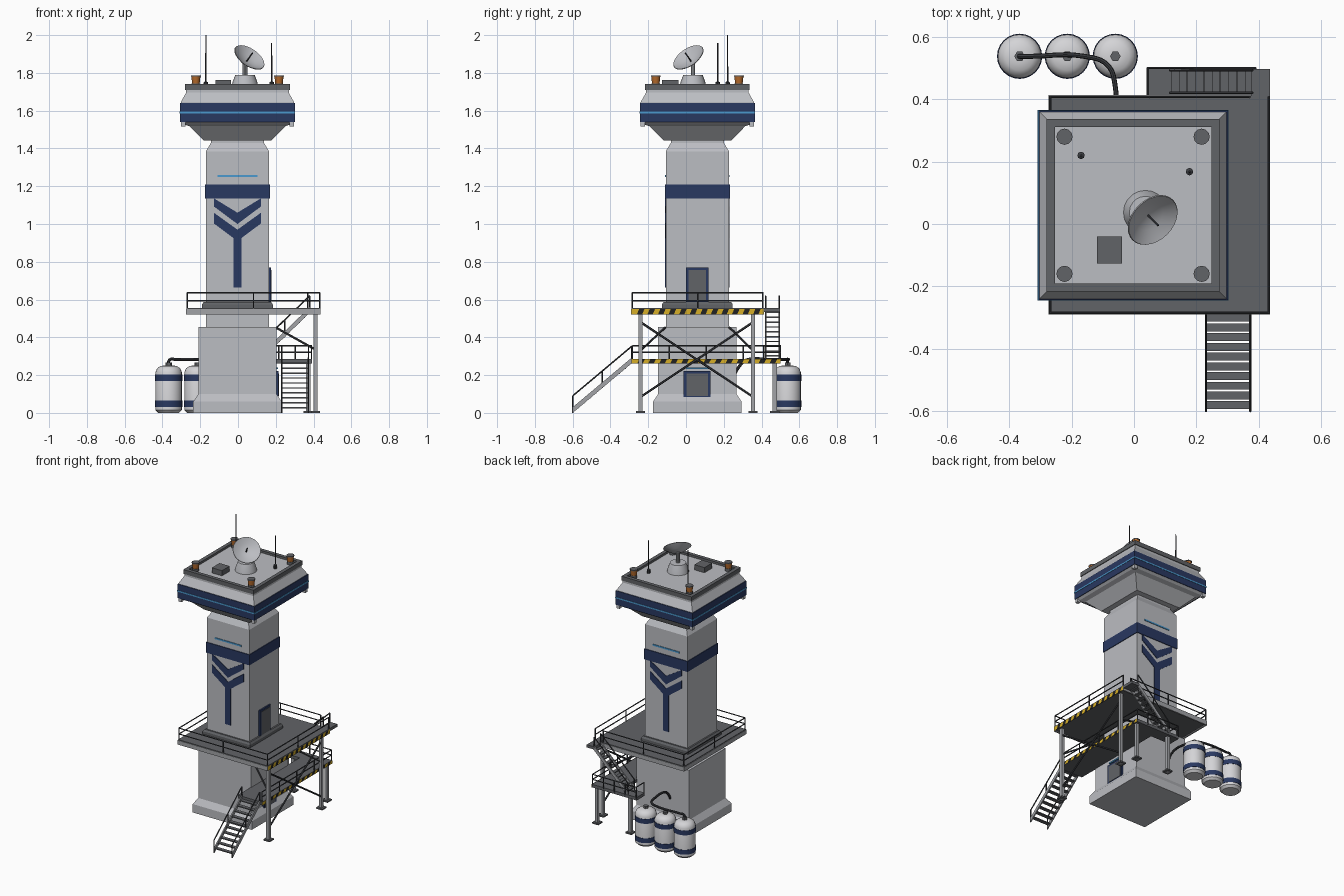
import bpy, bmesh, math
from mathutils import Vector, Matrix

old = bpy.data.objects.get("Cube")
if old:
    bpy.data.objects.remove(old, do_unlink=True)

CX, CY = -0.003, 0.06   # tower axis


def material(name, r, g, b):
    m = bpy.data.materials.new(name)
    m.use_nodes = True
    m.diffuse_color = (r, g, b, 1)
    m.node_tree.nodes["Principled BSDF"].inputs["Base Color"].default_value = (r, g, b, 1)
    return m


BODY = material("light grey", .50, .51, .54)
WHITE = material("tank white", .66, .66, .68)
DARK = material("dark grey", .12, .125, .135)
STEEL = material("steel grey", .36, .37, .39)
RAIL = material("rail grey", .045, .048, .055)
NAVY = material("navy", .022, .04, .12)
CYAN = material("cyan", .07, .32, .62)
YELLOW = material("hazard yellow", .68, .43, .02)
BLACK = material("hazard black", .015, .015, .015)
ORANGE = material("lamp orange", .48, .15, .025)


def finish(name, bm, *mats, smooth=False):
    bmesh.ops.recalc_face_normals(bm, faces=bm.faces)
    me = bpy.data.meshes.new(name)
    bm.to_mesh(me)
    bm.free()
    for m in mats:
        me.materials.append(m)
    ob = bpy.data.objects.new(name, me)
    bpy.context.collection.objects.link(ob)
    if smooth:
        bpy.ops.object.select_all(action='DESELECT')
        ob.select_set(True)
        bpy.context.view_layer.objects.active = ob
        bpy.ops.object.shade_smooth_by_angle(angle=math.radians(35))
    return ob


def boxes(name, mat, *ranges):
    """Each range is x0, x1, y0, y1, z0, z1."""
    bm = bmesh.new()
    for x0, x1, y0, y1, z0, z1 in ranges:
        mx = Matrix.Translation(((x0 + x1) / 2, (y0 + y1) / 2, (z0 + z1) / 2))
        bmesh.ops.create_cube(bm, size=1, matrix=mx @ Matrix.Diagonal((x1 - x0, y1 - y0, z1 - z0, 1)))
    return finish(name, bm, mat)


def rods(name, mat, r, segs, sides=6):
    bm = bmesh.new()
    for p, q in segs:
        p, q = Vector(p), Vector(q)
        rot = (q - p).to_track_quat('Z', 'Y').to_matrix().to_4x4()
        bmesh.ops.create_cone(bm, cap_ends=True, segments=sides, radius1=r, radius2=r,
                              depth=(q - p).length, matrix=Matrix.Translation((p + q) / 2) @ rot)
    return finish(name, bm, mat)


def loft(name, mat, profile, at=(CX, CY, 0), sides=4, smooth=False, turn=None):
    """Stack rings of (radius, z); four sides use the half width as radius."""
    bm = bmesh.new()
    k, off = (math.sqrt(2), math.pi / 4) if sides == 4 else (1, 0)
    rings = []
    for r, z in profile:
        rings.append([bm.verts.new((k * r * math.cos(off + math.tau * i / sides),
                                    k * r * math.sin(off + math.tau * i / sides), z))
                      for i in range(sides)])
    for a, b in zip(rings, rings[1:]):
        for i in range(sides):
            j = (i + 1) % sides
            bm.faces.new((a[i], a[j], b[j], b[i]))
    bm.faces.new(rings[0])
    bm.faces.new(rings[-1])
    mx = Matrix.Translation(at)
    if turn:
        mx = mx @ Vector(turn).to_track_quat('Z', 'Y').to_matrix().to_4x4()
    bm.transform(mx)
    return finish(name, bm, mat, smooth=smooth)


# Tower
loft("tower_base", BODY, [(.234, 0), (.234, .06), (.207, .1), (.207, .455)])
loft("tower_shaft", BODY, [(.167, .45), (.167, 1.385), (.14, 1.43), (.14, 1.46)])
loft("shaft_plinth", DARK, [(.187, .55), (.187, .575), (.178, .588)])
loft("shaft_band", NAVY, [(.172, 1.135), (.172, 1.21)])

# Painted marks on the front and back of the shaft
for side, s in (("front", -1), ("back", 1)):
    bm = bmesh.new()
    y0, y1 = CY + s * .165, CY + s * .171
    shapes = [[(-.022, .665), (.022, .665), (.022, .925), (-.022, .925)]]
    for low in (.91, 1.0):
        for m in (-1, 1):
            shapes.append([(0, low), (m * .125, low + .093), (m * .125, low + .15), (0, low + .06)])
    for pts in shapes:
        near = [bm.verts.new((CX + x, y1, min(z, 1.136))) for x, z in pts]
        far = [bm.verts.new((CX + x, y0, min(z, 1.136))) for x, z in pts]
        bm.faces.new(near)
        for i in range(4):
            bm.faces.new((near[i], near[i - 1], far[i - 1], far[i]))
    finish(side + "_chevrons", bm, NAVY)
    boxes(side + "_light_strip", CYAN, (CX - .105, CX + .105, min(y0, y1), max(y0, y1), 1.249, 1.26))

# Doors on the platform side
for name, x, y0, y1, z0, z1 in (("upper", .162, 0, .12, .585, .77), ("lower", .202, -.012, .13, .085, .222)):
    boxes(name + "_door_frame", NAVY, (x, x + .012, y0, y1, z0, z1))
    boxes(name + "_door_panel", DARK, (x, x + .015, y0 + .014, y1 - .014, z0 + .005, z1 - .014))
boxes("lower_door_light", CYAN, (.2, .212, 0, .118, .232, .241))

# Control cabin
loft("cabin_body", BODY, [(.18, 1.443), (.254, 1.518), (.285, 1.528), (.3, 1.54), (.3, 1.645),
                          (.272, 1.695), (.272, 1.725)])
loft("cabin_windows", NAVY, [(.304, 1.54), (.304, 1.64)])
loft("cabin_light_strip", CYAN, [(.306, 1.586), (.306, 1.596)])
boxes("cabin_corner_brackets", BODY, *[(CX + sx * .288 - .012, CX + sx * .288 + .012, CY + sy * .288 - .012,
                                        CY + sy * .288 + .012, 1.515, 1.56) for sx in (-1, 1) for sy in (-1, 1)])
rim = []
for s in (-1, 1):
    rim.append((CX - .277, CX + .277, CY + s * .264 - .013, CY + s * .264 + .013, 1.71, 1.74))
    rim.append((CX + s * .264 - .013, CX + s * .264 + .013, CY - .251, CY + .251, 1.71, 1.74))
boxes("roof_rim", DARK, *rim)
boxes("roof_unit", DARK, (-.118, -.038, -.127, -.04, 1.72, 1.762))

# Roof lamps and antennas
for i, (sx, sy) in enumerate([(-1, -1), (1, -1), (-1, 1), (1, 1)]):
    at = (CX + sx * .22, CY + sy * .22, 0)
    loft(f"lamp_base_{i}", DARK, [(.022, 1.72), (.022, 1.745)], at, 12, True)
    loft(f"lamp_{i}", ORANGE, [(.02, 1.745), (.024, 1.78)], at, 12, True)
    loft(f"lamp_cap_{i}", DARK, [(.026, 1.78), (.026, 1.787)], at, 12, True)
for name, x, y, top in (("tall", -.17, .22, 2.0), ("short", .178, .168, 1.957)):
    loft(name + "_antenna", RAIL, [(.012, 1.72), (.012, 1.75), (.004, 1.755), (.003, top)], (x, y, 0), 8)

# Dish
aim = Vector((.5, -.5, .72)).normalized()
hub = Vector((.045, .028, 1.86))
loft("dish_pedestal", BODY, [(.072, 1.72), (.066, 1.75), (.052, 1.788)], (.037, .037, 0), 20, True)
loft("dish_post", STEEL, [(.012, 1.78), (.012, 1.862)], (.037, .037, 0), 10, True)
loft("dish", BODY, [(.015, -.008), (.05, .004), (.092, .03), (.09, .033), (.05, .01), (.012, .002)],
     hub, 28, True, aim)
rods("dish_feed", RAIL, .004, [(hub, hub + aim * .065)])

# Upper platform
X0, X1, Y0, Y1 = -.272, .436, -.288, .411
boxes("upper_deck", DARK, (X0, X1, Y0, Y1, .526, .555), (.375, X1, Y1, .498, .535, .555))
boxes("upper_fascia", STEEL, (X0 - .002, X1, Y0 - .003, Y0 + .008, .52, .55),
      (X0 - .002, X1, Y1 - .008, Y1 + .003, .52, .55), (X0 - .003, X0 + .008, Y0, Y1, .52, .55))


def railing(name, path, z, h, posts):
    segs = []
    for (ax, ay), (bx, by) in zip(path, path[1:]):
        for zz in (z + h, z + h * .5):
            segs.append(((ax, ay, zz), (bx, by, zz)))
        for i in range(posts + 1):
            t = i / posts
            px, py = ax + (bx - ax) * t, ay + (by - ay) * t
            segs.append(((px, py, z - .01), (px, py, z + h)))
    rods(name, RAIL, .004, segs)


railing("upper_railing", [(.37, Y1 - .004), (X0 + .004, Y1 - .004), (X0 + .004, Y0 + .004),
                          (X1 - .004, Y0 + .004), (X1 - .004, Y1 - .004)], .552, .084, 2)

# Lower platform with back landing
LX, LZ = .393, .284
boxes("lower_deck", DARK, (.2, LX, Y0, .5, .262, LZ), (.04, .2, Y1, .5, .262, LZ))
railing("lower_railing", [(LX - .004, Y0 + .004), (LX - .004, .5), (.044, .5)], LZ, .072, 4)
rods("landing_end_rail", RAIL, .004, [((.044, Y1, .356), (.044, .5, .356)), ((.044, Y1, .28), (.044, Y1, .356))])


# Slanted hazard stripes along the outer edges
def hazard(name, x, y0, y1, z0, z1, count):
    bm = bmesh.new()
    step, lean = (y1 - y0) / count, .012
    for i in range(count):
        a, b = y0 + i * step, y0 + (i + 1) * step
        a1 = a + (lean if i else 0)
        b1 = b + (lean if i < count - 1 else 0)
        f = bm.faces.new([bm.verts.new((x, y, z)) for y, z in ((a, z0), (b, z0), (b1, z1), (a1, z1))])
        f.material_index = i % 2
    bmesh.ops.solidify(bm, geom=bm.faces[:], thickness=.004)
    finish(name, bm, YELLOW, BLACK)


hazard("upper_hazard_edge", X1 + .002, Y0, Y1, .521, .55, 25)
hazard("lower_hazard_edge", LX + .002, Y0, .5, .261, .284, 27)

# Legs, feet and bracing
legs = [(.41, -.24, .525), (.41, .355, .525), (.372, .47, .265), (.11, .47, .265)]
boxes("legs", STEEL, *[(x - .011, x + .011, y - .011, y + .011, 0, z) for x, y, z in legs])
boxes("leg_feet", DARK, *[(x - .024, x + .024, y - .024, y + .024, 0, .01) for x, y, z in legs])
rods("cross_braces", RAIL, .006, [((.41, -.24, .085), (.41, .355, .48)), ((.41, -.24, .48), (.41, .355, .085)),
                                  ((.41, -.235, .335), (.2, -.11, .452)), ((.41, .35, .335), (.2, .23, .452))])


# Stairs: stringers, treads and handrails between two points
def stairs(name, low, high, across, steps, rail):
    low, high, across = Vector(low), Vector(high), Vector(across)
    run = high - low
    flat = Vector((run.x, run.y, 0)).normalized() * .017
    bm = bmesh.new()
    for s in (-1, 1):
        a, b = low + across * s, high + across * s
        t = across.normalized() * .004
        ends = [[bm.verts.new(p + t * u + Vector((0, 0, v))) for u, v in ((-1, 0), (1, 0), (1, .03), (-1, .03))]
                for p in (a, b)]
        bm.faces.new(ends[0])
        bm.faces.new(ends[1])
        for i in range(4):
            bm.faces.new((ends[0][i - 1], ends[0][i], ends[1][i], ends[1][i - 1]))
    finish(name + "_stringers", bm, STEEL)
    treads = []
    for i in range(steps):
        c = low + run * ((i + .6) / steps)
        e = Vector((abs(across.x) + abs(flat.x) * .75, abs(across.y) + abs(flat.y) * .75, 0))
        treads.append((c.x - e.x, c.x + e.x, c.y - e.y, c.y + e.y, c.z + .008, c.z + .015))
    boxes(name + "_treads", DARK, *treads)
    up = Vector((0, 0, rail))
    segs = []
    for s in (-1, 1):
        a, b = low + across * s, high + across * s
        segs.append((a + up, b + up))
        segs += [(p, p + up) for p in (a, (a + b) / 2, b)]
    rods(name + "_handrails", RAIL, .004, segs)


stairs("lower_stairs", (.302, -.6, 0), (.302, -.288, .262), (.071, 0, 0), 10, .09)
stairs("upper_stairs", (.115, .457, .275), (.38, .457, .53), (0, .036, 0), 10, .09)

# Storage tanks
for i, x in enumerate((-.367, -.214, -.06)):
    at = (x, .538, 0)
    loft(f"tank_{i}", WHITE, [(.055, 0), (.07, .015), (.07, .215), (.062, .235), (.045, .247), (.02, .252)],
         at, 24, True)
    for j, z in enumerate((.032, .17)):
        loft(f"tank_band_{i}_{j}", NAVY, [(.0725, z), (.0725, z + .033)], at, 24, True)
    loft(f"tank_cap_{i}", DARK, [(.017, .245), (.017, .268)], at, 6)

# Pipe from the tanks to the tower
cu = bpy.data.curves.new("pipe_path", 'CURVE')
cu.dimensions = '3D'
cu.bevel_depth, cu.bevel_resolution, cu.resolution_u = .008, 2, 6
path = [(-.367, .538, .25), (-.362, .538, .281), (-.33, .538, .283), (-.16, .538, .283), (-.085, .51, .283),
        (-.06, .44, .283), (-.06, .32, .28), (-.06, .285, .25), (-.06, .255, .2)]
sp = cu.splines.new('BEZIER')
sp.bezier_points.add(len(path) - 1)
for p, co in zip(sp.bezier_points, path):
    p.co = co
    p.handle_left_type = p.handle_right_type = 'AUTO'
tmp = bpy.data.objects.new("pipe_path", cu)
bm = bmesh.new()
bm.from_mesh(tmp.to_mesh())
finish("tank_pipe", bm, RAIL, smooth=True)
tmp.to_mesh_clear()
bpy.data.objects.remove(tmp)
